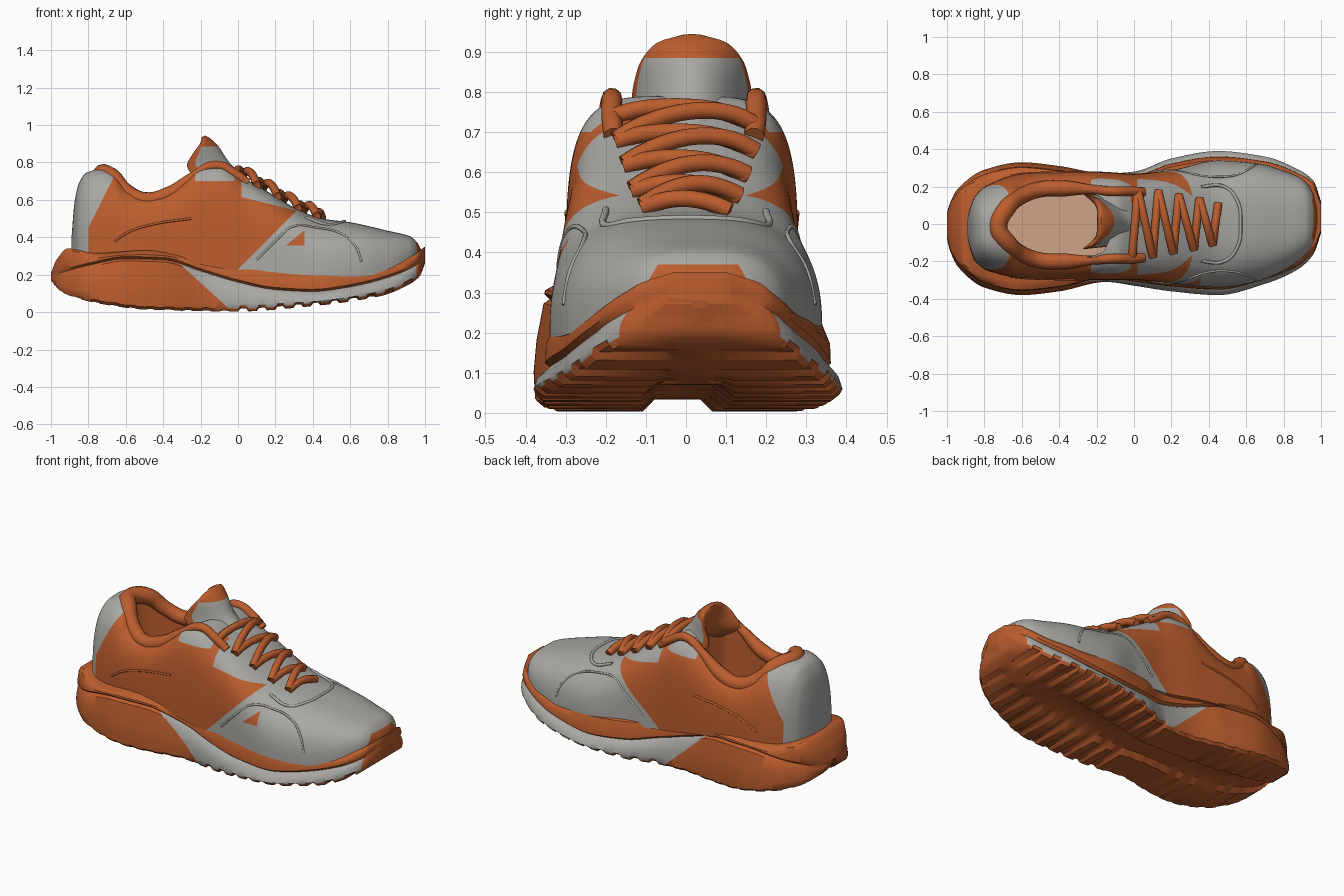
import bpy, bmesh, math
from mathutils import Vector

if "Cube" in bpy.data.objects:
    bpy.data.objects.remove(bpy.data.objects["Cube"], do_unlink=True)


def material(name, rgb):
    m = bpy.data.materials.new(name)
    m.use_nodes = True
    m.diffuse_color = (*rgb, 1)
    bsdf = next(n for n in m.node_tree.nodes if n.type == 'BSDF_PRINCIPLED')
    bsdf.inputs["Base Color"].default_value = (*rgb, 1)
    bsdf.inputs["Roughness"].default_value = 0.8
    return m


ORANGE = material("burnt orange", (0.5, 0.11, 0.027))
GREY = material("warm grey", (0.4, 0.39, 0.37))
TAN = material("insole tan", (0.62, 0.37, 0.25))


def profile(*keys):
    """Monotone cubic through (x, value, value, ...) keys."""
    xs = [k[0] for k in keys]

    def channel(x, c):
        v = [k[c] for k in keys]
        x = min(max(x, xs[0]), xs[-1])
        d = [(v[i + 1] - v[i]) / (xs[i + 1] - xs[i]) for i in range(len(xs) - 1)]

        def slope(i):
            a, b = d[max(i - 1, 0)], d[min(i, len(d) - 1)]
            return 2 * a * b / (a + b) if a * b > 0 else 0

        i = max(j for j in range(len(d)) if xs[j] <= x)
        h = xs[i + 1] - xs[i]
        t = (x - xs[i]) / h
        s = t * t * (3 - 2 * t)
        return (v[i] * (1 - s) + v[i + 1] * s
                + h * t * (1 - t) * (slope(i) * (1 - t) - slope(i + 1) * t))

    return lambda x: [channel(x, c) for c in range(1, len(keys[0]))]


def stations(a, b, n):
    return [(a + b) / 2 - (b - a) / 2 * math.cos(math.pi * i / n) for i in range(n + 1)]


def activate(ob):
    bpy.ops.object.select_all(action='DESELECT')
    ob.select_set(True)
    bpy.context.view_layer.objects.active = ob


def smooth(ob):
    activate(ob)
    bpy.ops.object.shade_smooth_by_angle(angle=math.radians(40))


def loft(name, rings, mats, rule=None, cuts=()):
    """Closed skin over rings, split along colour planes; rule(centre, ring position) colours it."""
    bm = bmesh.new()
    vs = [[bm.verts.new(p) for p in r] for r in rings]
    n = len(rings[0])
    for a, b in zip(vs, vs[1:]):
        for j in range(n):
            k = (j + 1) % n
            bm.faces.new((a[j], a[k], b[k], b[j])).material_index = j
    bm.faces.new(vs[0])
    bm.faces.new(vs[-1])
    for co, no in cuts:
        bmesh.ops.bisect_plane(bm, geom=bm.verts[:] + bm.edges[:] + bm.faces[:],
                               dist=1e-5, plane_co=co, plane_no=no)
    for f in bm.faces:
        f.material_index = rule(f.calc_center_median(), f.material_index) if rule else 0
    bmesh.ops.recalc_face_normals(bm, faces=bm.faces)
    me = bpy.data.meshes.new(name)
    bm.to_mesh(me)
    bm.free()
    ob = bpy.data.objects.new(name, me)
    bpy.context.collection.objects.link(ob)
    for m in mats:
        me.materials.append(m)
    smooth(ob)
    return ob


def tube(name, points, radius, mat, taper=lambda p: 1):
    cu = bpy.data.curves.new(name, 'CURVE')
    cu.dimensions = '3D'
    cu.bevel_depth = radius
    cu.bevel_resolution = 3
    cu.use_fill_caps = True
    cu.resolution_u = 6
    sp = cu.splines.new('BEZIER')
    sp.bezier_points.add(len(points) - 1)
    for b, p in zip(sp.bezier_points, points):
        b.co = p
        b.radius = taper(p)
        b.handle_left_type = b.handle_right_type = 'AUTO'
    cu.materials.append(mat)
    ob = bpy.data.objects.new(name, cu)
    bpy.context.collection.objects.link(ob)
    activate(ob)
    bpy.ops.object.convert(target='MESH')
    smooth(bpy.context.object)


# Sole: plan outline (left, right) and heights (bottom, top, lower edge of band)
sole_plan = profile((-1, .06, -.08), (-.985, .11, -.14), (-.94, .19, -.23), (-.8, .29, -.34),
                    (-.6, .33, -.38), (-.4, .31, -.36), (-.15, .27, -.31), (0, .28, -.33),
                    (.2, .35, -.36), (.45, .39, -.38), (.7, .36, -.32), (.88, .29, -.24),
                    (.96, .23, -.16), (1, .12, -.05))
sole_low = profile((-1, .17), (-.95, .11), (-.74, .045), (-.47, .012), (0, .003), (.38, .03),
                   (.76, .085), (.9, .14), (.97, .19), (1, .26))
sole_top = profile((-1, .21), (-.97, .28), (-.91, .34), (-.75, .315), (-.5, .33), (-.3, .31),
                   (0, .26), (.3, .235), (.6, .23), (.8, .25), (.93, .3), (1, .35))
band_low = profile((-1, .195), (-.8, .25), (-.6, .285), (-.4, .28), (-.2, .22), (0, .16),
                   (.2, .12), (.4, .11), (.6, .135), (.8, .185), (.95, .25), (1, .3))


def sole_ring(x):
    (yl, yr), (zb,), (zt,), (zm,) = sole_plan(x), sole_low(x), sole_top(x), band_low(x)
    c, w = (yl + yr) / 2, (yl - yr) / 2
    lug = (.016 if x > -.05 else .004) * (math.sin(x * 64) > .2)
    groove = .03 * min(1, max(0, (.8 - x) * 3))
    half = [(0, zt), (.8, zt), (.87, zt - .012), (.92, (zt + zm) / 2), (.925, zm + .012),
            (.88, zm), (.93, zm - .012), (.98, zb + (zm - zb) * .6), (1, zb + (zm - zb) * .3),
            (.99, zb + .015 + lug), (.94, zb + lug), (.3, zb + lug), (.2, zb + groove), (0, zb + groove)]
    pts = half + [(-s, z) for s, z in half[-2:0:-1]]
    return [(x, c + s * w, z) for s, z in pts]


def sole_colour(p, j):
    return int(5 <= min(j, 25 - j) <= 8 and p.x + 1.1 * p.z > -.028 and p.x < .955)


loft("sole", [sole_ring(x) for x in stations(-1, 1, 220)], [ORANGE, GREY], sole_colour,
     [((-.028, 0, 0), (1, 0, 1.1)), ((.955, 0, 0), (1, 0, 0))])

# Upper: plan outline, ridge height, arched section
upper_plan = profile((-.89, .03, -.07), (-.88, .08, -.12), (-.85, .15, -.2), (-.78, .21, -.25),
                     (-.6, .27, -.29), (-.4, .28, -.3), (-.2, .28, -.3), (0, .27, -.3),
                     (.2, .29, -.32), (.45, .34, -.34), (.65, .325, -.31), (.8, .285, -.25),
                     (.9, .24, -.18), (.95, .18, -.12), (.98, .09, -.02))
upper_top = profile((-.89, .4), (-.875, .58), (-.85, .69), (-.81, .745), (-.73, .765), (-.66, .745),
                    (-.6, .68), (-.5, .635), (-.4, .65), (-.3, .71), (-.18, .79), (-.1, .79),
                    (0, .735), (.2, .62), (.3, .56), (.45, .5), (.6, .48), (.8, .435),
                    (.92, .405), (.96, .37), (.98, .33))
boxy = profile((-.9, .72), (-.7, .65), (-.5, .5), (-.1, .45), (.1, .5), (.5, .72), (1, .68))


def section(x):
    (yl, yr), (zt,), (e,) = upper_plan(x), upper_top(x), boxy(x)
    zb = sole_top(x)[0] - .04
    return (yl + yr) / 2, (yl - yr) / 2, zb, zt - zb, e


def upper_ring(x, n=80):
    c, w, zb, h, e = section(x)
    ring = []
    for i in range(n + 1):
        a = math.pi * i / n
        co, si = math.cos(a), max(math.sin(a), 0)
        ring.append((x, c + w * math.copysign(abs(co) ** e, co), zb + h * si ** e))
    return ring


def on_upper(x, y, lift=0):
    c, w, zb, h, e = section(x)
    t = min(abs((y - c) / w), .99)
    return Vector((x, y, zb + h * (1 - t ** (2 / e)) ** (e / 2) + lift))


def on_side(x, z, side):
    c, w, zb, h, e = section(x)
    t = min(max((z - zb) / h, 0), .99)
    return Vector((x, c + side * w * (1 - t ** (2 / e)) ** (e / 2), z))


def upper_colour(p, j):
    x, y, z = p
    if x > .93 and z < .37 and y + .6 * z < .352 and .6 * z - y < .292:   # toe bumper
        return 0
    if y < 0 and z > .355 and x < .355 and x - 1.2 * z > -.17:            # side flash
        return 0
    toe = x - z > -.23
    heel = x < -.8 or x - .5 * z < -1.025
    tongue_gap = abs(y) < .11 and x > -.13
    eyelets = (-.23 < x < -.02 and z > .7) or (x > .02 and z + .25 * x > .62)
    return int(toe or heel or tongue_gap or eyelets)


upper_cuts = [((-.23, 0, 0), (1, 0, -1)), ((-1.025, 0, 0), (1, 0, -.5)), ((0, 0, .62), (.25, 0, 1)),
              ((-.17, 0, 0), (1, 0, -1.2)), ((0, .352, 0), (0, 1, .6)), ((0, -.292, 0), (0, -1, .6))]
upper_cuts += [((x, 0, 0), (1, 0, 0)) for x in (-.8, -.23, -.02, .02, .355, .93)]
upper_cuts += [((0, 0, z), (0, 0, 1)) for z in (.355, .37, .7)]
upper_cuts += [((0, y, 0), (0, 1, 0)) for y in (-.11, .11)]
upper = loft("upper", [upper_ring(x) for x in stations(-.89, .98, 150)], [ORANGE, GREY],
             upper_colour, upper_cuts)

# Foot opening cut into the upper
opening = profile((-.72, .01, -.05), (-.69, .06, -.09), (-.6, .12, -.13), (-.45, .17, -.18),
                  (-.28, .175, -.18), (-.17, .14, -.15), (-.12, .05, -.06))


def slab(name, z0, z1, mats):
    rings = []
    for x in stations(-.72, -.12, 36):
        l, r = opening(x)
        rings.append([(x, l, z0), (x, l, z1), (x, r, z1), (x, r, z0)])
    return loft(name, rings, mats)


cutter = slab("opening_cutter", .37, 1.2, [ORANGE])
cutter.hide_render = True
mod = upper.modifiers.new("opening", 'BOOLEAN')
mod.operation = 'DIFFERENCE'
mod.solver = 'EXACT'
mod.object = cutter
activate(upper)
bpy.ops.object.modifier_apply(modifier=mod.name)
bpy.data.objects.remove(cutter, do_unlink=True)
smooth(upper)
slab("insole", .368, .376, [TAN])

# Collar around the opening: thick roll at the heel, thin edge towards the eyelets
rim = [(-.68, .085, .725), (-.6, .15, .645), (-.5, .185, .6), (-.37, .19, .63), (-.24, .185, .725),
       (-.12, .175, .785), (-.01, .175, .735), (.05, .17, .69)]
collar = [(x, -y - .01, z) for x, y, z in reversed(rim)] + [(-.725, -.02, .742)] + rim
tube("collar", collar, .043, ORANGE, lambda p: 1.15 if p[0] < -.65 else 1 if p[0] < -.3 else .6)

# Tongue: padded, wrapped back at the edges, orange lining and tip
tongue_path = profile((0, .2, .57, .1, .02, 2), (1, 0, .7, .14, .04, 9), (2, -.1, .78, .15, .055, 7.5),
                      (3, -.14, .86, .135, .045, 5), (3.7, -.175, .92, .09, .025, 2),
                      (4, -.185, .94, .03, .01, 1))


def tongue_ring(u, n=32):
    x, z, w, t, bend = tongue_path(u)
    ax, az = tongue_path(max(u - .1, 0))[:2]
    bx, bz = tongue_path(min(u + .1, 4))[:2]
    d = Vector((bx - ax, bz - az)).normalized()
    ring = []
    for i in range(n):
        a = 2 * math.pi * i / n
        y, k = w * math.cos(a), t * math.sin(a)
        ring.append((x + d.y * k - bend * y * y, y + .015, z - d.x * k))
    return ring


loft("tongue", [tongue_ring(i / 10) for i in range(41)], [ORANGE, GREY],
     lambda p, j: int(2 <= j <= 13 and p.z < .885), [((0, 0, .885), (0, 0, 1))])

# Panel seams
for side, label in ((1, "left"), (-1, "right")):
    for k, line in enumerate((((.1, .28), (.2, .38), (.3, .46), (.4, .455), (.55, .42), (.63, .35), (.66, .27)),
                              ((-.66, .38), (-.58, .43), (-.45, .47), (-.25, .5)))):
        tube(f"{label}_seam_{k}", [on_side(x, z, side) for x, z in line], .006, (GREY, ORANGE)[k])
tube("lace_base_seam", [on_upper(x, y) for x, y in
                        ((.36, .2), (.48, .2), (.55, .13), (.57, 0), (.55, -.13), (.48, -.2), (.36, -.2))],
     .009, GREY)

# Laces
rows = [(-.01, .185), (.1, .175), (.21, .155), (.32, .135), (.42, .11)]


def lace(name, x0, y0, x1, y1, lift):
    steps = [i / 8 for i in range(9)]
    tube(name, [on_upper(x0 + (x1 - x0) * t, y0 + (y1 - y0) * t, lift * (.4 + math.sin(math.pi * t)))
                for t in steps], .022, ORANGE)


for i, (x, h) in enumerate(rows):
    lace(f"lace_bar_{i}", x, -h, x + .03, h, .022)
    if i < len(rows) - 1:
        nx, nh = rows[i + 1]
        lace(f"lace_cross_{i}", x + .03, h, nx, -nh, .036)
